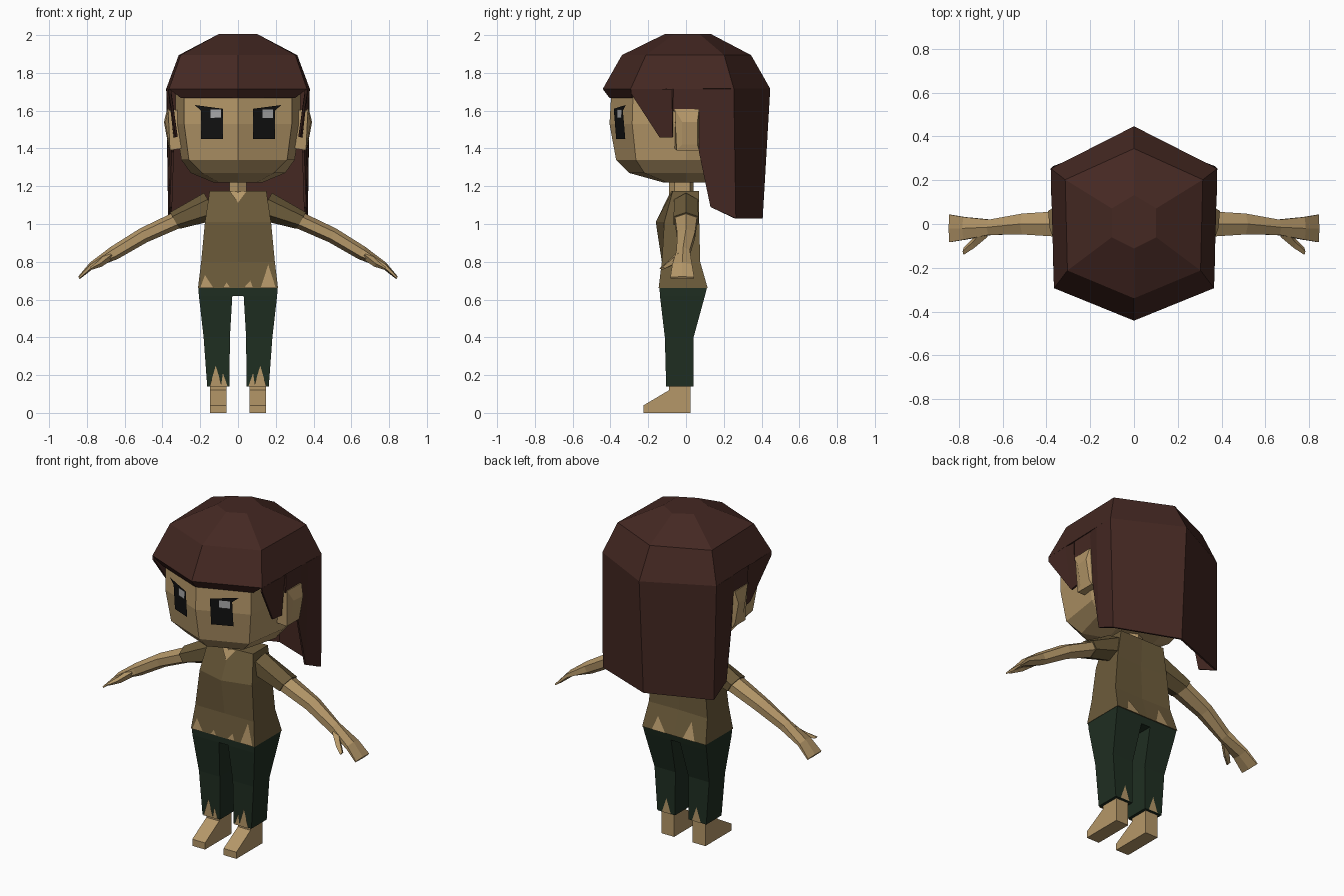
import bpy, bmesh, math

def mat(name, r, g, b):
    m = bpy.data.materials.new(name)
    m.diffuse_color = (r, g, b, 1)
    return m

SKIN = mat("skin", .46, .31, .14)
HAIR = mat("hair", .058, .021, .016)
SHIRT = mat("shirt", .15, .105, .043)
CLOTH = mat("trousers", .014, .028, .016)
BLACK = mat("black", .006, .006, .006)
GREY = mat("grey", .4, .4, .4)

def finish(name, bm, material):
    bmesh.ops.remove_doubles(bm, verts=bm.verts, dist=.0005)
    bmesh.ops.recalc_face_normals(bm, faces=bm.faces)
    me = bpy.data.meshes.new(name)
    bm.to_mesh(me)
    bm.free()
    me.materials.append(material)
    ob = bpy.data.objects.new(name, me)
    bpy.context.collection.objects.link(ob)
    return ob

def skin_rings(bm, rings, caps=(True, True)):
    vs = [[bm.verts.new(p) for p in r] for r in rings]
    n = len(rings[0])
    for a, b in zip(vs, vs[1:]):
        for i in range(n):
            j = (i + 1) % n
            bm.faces.new((a[i], a[j], b[j], b[i]))
    if caps[0]:
        bm.faces.new(vs[0])
    if caps[1]:
        bm.faces.new(vs[-1])

def loft(name, rings, material):
    bm = bmesh.new()
    skin_rings(bm, rings)
    return finish(name, bm, material)

def patches(name, polys, material):
    bm = bmesh.new()
    for p in polys:
        bm.faces.new([bm.verts.new(v) for v in p])
    return finish(name, bm, material)

def sym(z, half):
    """Full ring from the +x half outline, front to back."""
    return [(x, y, z) for x, y in half] + [(-x, y, z) for x, y in half[-2:0:-1]]

def limb_ring(s, cx, cz, h, w, cy=0, n=6):
    """Ring across an arm that slopes down and out."""
    pts = []
    for i in range(n):
        a = 2 * math.pi * i / n
        u = h * math.cos(a)
        pts.append((s * (cx + .5 * u), cy + w * math.sin(a), cz + .87 * u))
    return pts

# Head and neck
loft("head", [
    sym(1.22, [(0, -.12), (.10, -.10), (.13, 0), (.10, .12), (0, .14)]),
    sym(1.27, [(0, -.30), (.19, -.22), (.25, 0), (.20, .20), (0, .24)]),
    sym(1.34, [(0, -.37), (.26, -.265), (.30, 0), (.26, .22), (0, .28)]),
    sym(1.53, [(0, -.405), (.285, -.285), (.33, 0), (.30, .24), (0, .34)]),
    sym(1.70, [(0, -.395), (.285, -.28), (.33, 0), (.30, .24), (0, .36)])], SKIN)
loft("neck", [sym(z, [(0, -.09), (.045, -.06), (.045, .02), (0, .04)])
              for z in (1.1, 1.25)], SKIN)

# Ears
for s in (-1, 1):
    loft("ear", [[(s * x, y, z) for x, y, z in r] for r in (
        [(.30, -.06, 1.40), (.30, .07, 1.40), (.30, .07, 1.60), (.30, -.06, 1.60)],
        [(.36, -.05, 1.39), (.36, .07, 1.39), (.375, .07, 1.61), (.37, -.06, 1.61)],
        [(.365, -.02, 1.42), (.37, .06, 1.42), (.392, .06, 1.54), (.385, -.02, 1.54)])], SKIN)

# Eyes lie on the slanted face
def on_face(x, z, lift=0):
    return (x, -.416 + .42 * abs(x) + max(0, 1.53 - z) * .16 - lift, z)

EYE = [(.08, 1.45), (.195, 1.45), (.195, 1.60), (.23, 1.63), (.08, 1.61)]
for s, x0 in ((-1, -.145), (1, .13)):
    patches("eye", [[on_face(s * x, z) for x, z in EYE]], BLACK)
    patches("eye_glint", [[on_face(x, z, .004) for x, z in (
        (x0, 1.56), (x0 + .055, 1.56), (x0 + .055, 1.605), (x0, 1.605))]], GREY)

# Hair: faceted cap, side locks, long back and fringe underside
bm = bmesh.new()
skin_rings(bm, [
    sym(2.0, [(0, -.11), (.10, -.06), (.10, .07), (0, .13)]),
    sym(1.89, [(0, -.335), (.30, -.21), (.31, .20), (0, .34)]),
    sym(1.715, [(0, -.435), (.36, -.29), (.375, .25), (0, .44)])], (True, False))

def quad(*pts):
    for s in (-1, 1):
        bm.faces.new([bm.verts.new((s * x, y, z)) for x, y, z in pts])

def top_edge(y):
    return (.36 + .015 * (y + .29) / .54, y, 1.715)

LOCKS = [((-.29, .36, -.29, 1.69), (-.14, .325, -.14, 1.46)),
         ((-.14, .325, -.14, 1.46), (-.07, .335, -.07, 1.46)),
         ((-.07, .36, -.07, 1.60), (.07, .36, .07, 1.60)),
         ((.07, .345, .07, 1.38), (.13, .355, .13, 1.09)),
         ((.13, .355, .13, 1.09), (.25, .365, .26, 1.03))]
for a, b in LOCKS:
    quad(top_edge(a[0]), top_edge(b[0]), b[1:], a[1:])
quad((.375, .25, 1.715), (0, .44, 1.715), (0, .40, 1.03), (.365, .26, 1.03))
quad((0, -.435, 1.715), (.36, -.29, 1.715), (.30, -.28, 1.67), (0, -.40, 1.67))
hair = finish("hair", bm, HAIR)
mod = hair.modifiers.new("thickness", "SOLIDIFY")
mod.thickness, mod.offset = .012, 0

# Shirt body and neckline
loft("shirt", [
    sym(.66, [(0, -.145), (.212, -.145), (.212, .115), (0, .115)]),
    sym(.80, [(0, -.128), (.195, -.128), (.195, .075), (0, .07)]),
    sym(1.01, [(0, -.16), (.175, -.115), (.175, .07), (0, .06)]),
    sym(1.175, [(0, -.08), (.15, -.07), (.15, .07), (0, .07)])], SHIRT)
patches("neckline", [[(-.045, -.086, 1.173), (0, -.115, 1.113), (.045, -.086, 1.173)]], SKIN)

# Torn shirt hem: skin showing through the notches
def front(x, z):
    return (x, -.149 + (z - .66) * .12, z)

def back(x, z):
    return (x, .119 - (z - .66) * .3, z)

tears = [[f(x - w, .661), f(x + w, .661), f(x + d, .66 + h)] for f, x, w, d, h in (
    (front, -.165, .035, -.01, .07), (front, -.06, .02, 0, .03), (front, .055, .025, .01, .04),
    (front, .16, .04, 0, .125), (back, .10, .045, .02, .08), (back, -.10, .04, 0, .10))]
patches("shirt_tears", tears, SKIN)

# Trouser legs, feet, sleeves, arms and thumbs
for s in (-1, 1):
    loft("trouser_leg", [
        [(s * a, f, z), (s * b, f, z), (s * b, r, z), (s * a, r, z)] for z, a, b, f, r in (
            (.66, 0, .21, -.14, .11), (.62, 0, .207, -.138, .10), (.62, .03, .207, -.138, .10),
            (.40, .043, .182, -.112, .04), (.14, .045, .163, -.105, .04))], CLOTH)
    patches("trouser_tears", [[(s * x, y, z) for x, z in t] for y, t in (
        (-.114, [(.085, .141), (.15, .141), (.118, .25)]),
        (-.113, [(.055, .141), (.09, .141), (.08, .21)]),
        (.044, [(.07, .141), (.13, .141), (.10, .23)]))], SKIN)
    FOOT = [(.025, 0), (.025, .20), (-.09, .20), (-.09, .12), (-.225, .04), (-.225, 0)]
    loft("foot", [[(s * x, y, z) for y, z in FOOT] for x in (.062, .147)], SKIN)

    loft("sleeve", [limb_ring(s, .14, 1.095, .08, .072),
                    limb_ring(s, .335, 1.018, .05, .076)], SHIRT)
    loft("arm", [limb_ring(s, *r) for r in (
        (.32, 1.022, .045, .068), (.50, .94, .041, .055), (.655, .847, .037, .04, -.015),
        (.775, .78, .018, .06, -.02), (.842, .715, .008, .073, -.02))], SKIN)
    loft("thumb", [limb_ring(s, *r, n=4) for r in (
        (.67, .838, .025, .035, -.025), (.73, .79, .018, .025, -.085),
        (.778, .765, .008, .016, -.125))], SKIN)
